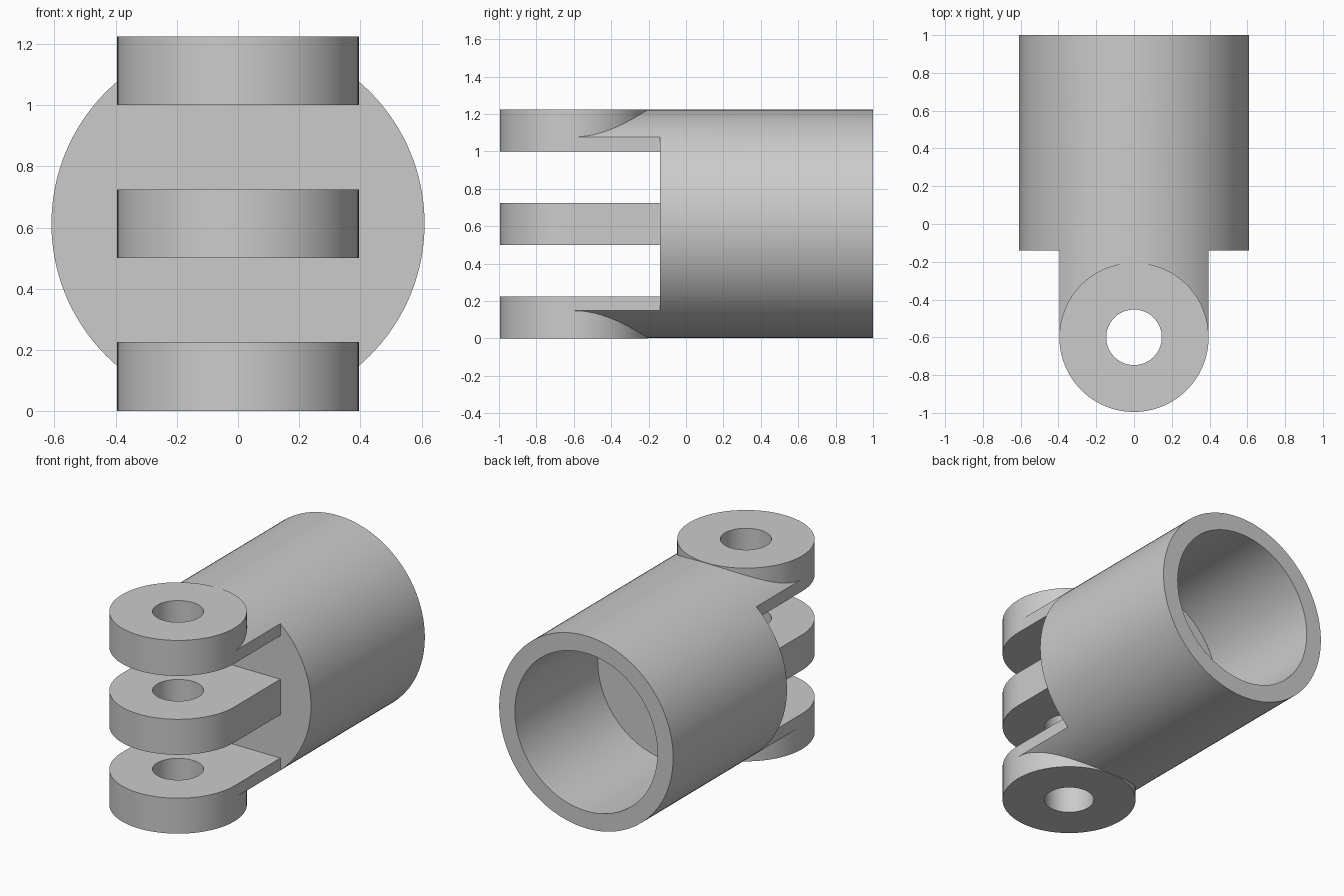
import bpy
import bmesh
import math
from mathutils import Matrix, Vector

if "Cube" in bpy.data.objects:
    bpy.data.objects.remove(bpy.data.objects["Cube"], do_unlink=True)

MID_Z = 0.6125        # height of the barrel axis
TOP_Z = 1.225
SHOULDER_Y = -0.14    # front face of the barrel
PIN_Y = -0.6          # centre of the lug eyes
LUG_R = 0.395

grey = bpy.data.materials.new("plain grey")
grey.use_nodes = True
grey.diffuse_color = (0.6, 0.6, 0.6, 1)
grey.node_tree.nodes["Principled BSDF"].inputs["Base Color"].default_value = (0.6, 0.6, 0.6, 1)


def add_object(name, bm):
    bmesh.ops.recalc_face_normals(bm, faces=bm.faces)
    mesh = bpy.data.meshes.new(name)
    bm.to_mesh(mesh)
    bm.free()
    mesh.materials.append(grey)
    obj = bpy.data.objects.new(name, mesh)
    bpy.context.collection.objects.link(obj)
    return obj


def cylinder(name, radius, start, end, segments=96):
    """Closed cylinder running between two points."""
    a, b = Vector(start), Vector(end)
    turn = Matrix.Rotation(math.pi / 2, 4, "X") if abs(b.y - a.y) > 0 else Matrix()
    bm = bmesh.new()
    bmesh.ops.create_cone(bm, cap_ends=True, segments=segments, radius1=radius,
                          radius2=radius, depth=(b - a).length,
                          matrix=Matrix.Translation((a + b) / 2) @ turn)
    return add_object(name, bm)


def box(name, low, high):
    a, b = Vector(low), Vector(high)
    bm = bmesh.new()
    bmesh.ops.create_cube(bm, size=1, matrix=Matrix.Translation((a + b) / 2)
                          @ Matrix.Diagonal((*(b - a), 1)))
    return add_object(name, bm)


def combine(target, tool, operation):
    """Apply a boolean and discard the tool."""
    mod = target.modifiers.new(operation, "BOOLEAN")
    mod.operation, mod.solver, mod.object = operation, "EXACT", tool
    bpy.context.view_layer.objects.active = target
    bpy.ops.object.modifier_apply(modifier=mod.name)
    bpy.data.objects.remove(tool, do_unlink=True)


# Barrel, first extended forward to form the lug straps
body = cylinder("socket_with_lugs", 0.61, (0, PIN_Y, MID_Z), (0, 1, MID_Z), 128)

# Trim the straps to the lug width
for side in (-1, 1):
    xs = sorted((side * LUG_R, side))
    combine(body, box("side_cutter", (xs[0], -2, -1), (xs[1], SHOULDER_Y, 2)), "DIFFERENCE")

# Round lug ends, made as one column
combine(body, cylinder("lug_column", LUG_R, (0, PIN_Y, 0), (0, PIN_Y, TOP_Z)), "UNION")

# Slots that separate the three lugs
for bottom in (0.225, 0.725):
    combine(body, box("slot_cutter", (-1, -2, bottom), (1, SHOULDER_Y, bottom + 0.275)),
            "DIFFERENCE")

# Pin hole through the lugs, and blind bore in the back
combine(body, cylinder("pin_cutter", 0.147, (0, PIN_Y, -1), (0, PIN_Y, 2), 64), "DIFFERENCE")
combine(body, cylinder("bore_cutter", 0.5, (0, 0.17, MID_Z), (0, 2, MID_Z), 128), "DIFFERENCE")

# One colour and smooth round walls with crisp edges
body.data.materials.clear()
body.data.materials.append(grey)
for face in body.data.polygons:
    face.material_index = 0
bpy.ops.object.select_all(action="DESELECT")
body.select_set(True)
bpy.context.view_layer.objects.active = body
bpy.ops.object.shade_smooth_by_angle(angle=math.radians(25))
